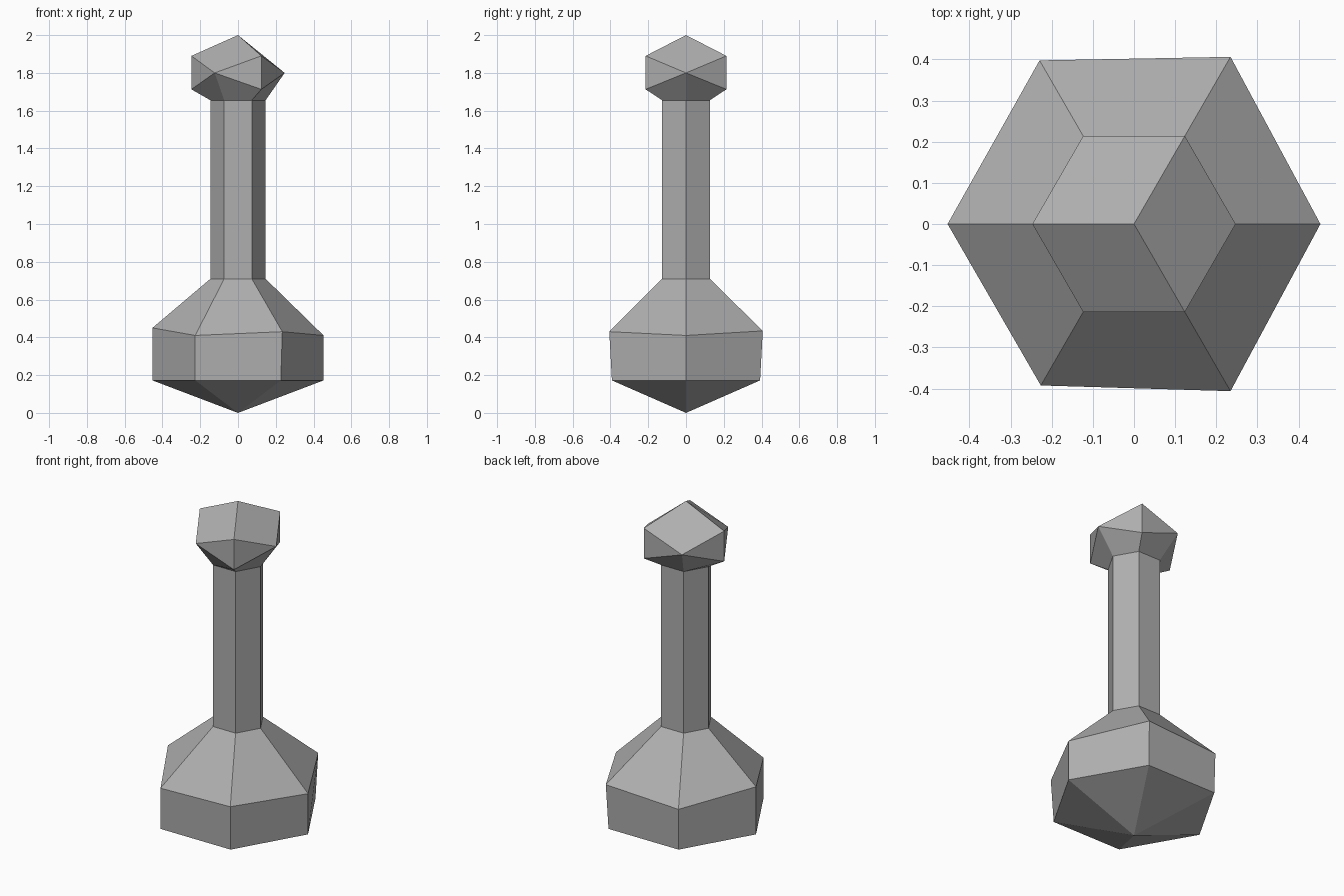
import bpy
import bmesh
from math import cos, sin, radians

if "Cube" in bpy.data.objects:
    bpy.data.objects.remove(bpy.data.objects["Cube"])

SIDES = 6
NECK_R, NECK_LOW, NECK_HIGH = 0.146, 0.71, 1.655

# Dark grey finish shared by all parts
grey = bpy.data.materials.new("dark_grey")
grey.diffuse_color = (0.43, 0.43, 0.43, 1)
grey.use_nodes = True
grey.node_tree.nodes["Principled BSDF"].inputs["Base Color"].default_value = grey.diffuse_color


def ring(bm, radii, heights):
    """Hexagonal ring, first corner on +x, with a radius and height per corner."""
    return [bm.verts.new((r * cos(radians(60 * i)), r * sin(radians(60 * i)), z))
            for i, (r, z) in enumerate(zip(radii, heights))]


def flat_ring(bm, r, z):
    return ring(bm, [r] * SIDES, [z] * SIDES)


def bridge(bm, low, high):
    """Join two rings; corners shared by both rings collapse to triangles."""
    for i in range(SIDES):
        j = (i + 1) % SIDES
        corners = dict.fromkeys((low[i], low[j], high[j], high[i]))
        bm.faces.new(list(corners))


def finish(bm, name):
    bmesh.ops.recalc_face_normals(bm, faces=bm.faces)
    mesh = bpy.data.meshes.new(name)
    bm.to_mesh(mesh)
    bm.free()
    mesh.materials.append(grey)
    obj = bpy.data.objects.new(name, mesh)
    bpy.context.collection.objects.link(obj)


# Heavy base: pointed underside, slightly uneven rim, sloped shoulder
bm = bmesh.new()
tip = bm.verts.new((0, 0, 0))
lower = flat_ring(bm, 0.453, 0.172)
upper = ring(bm, [0.453, 0.469, 0.459, 0.453, 0.453, 0.469],
             [0.410, 0.434, 0.410, 0.450, 0.410, 0.430])
bridge(bm, [tip] * SIDES, lower)
bridge(bm, lower, upper)
bridge(bm, upper, flat_ring(bm, NECK_R, NECK_LOW))
finish(bm, "base")

# Hexagonal shaft
bm = bmesh.new()
bridge(bm, flat_ring(bm, NECK_R, NECK_LOW), flat_ring(bm, NECK_R, NECK_HIGH))
finish(bm, "shaft")

# Knob: alternate corners pinch to one point, three kite faces on top
bm = bmesh.new()
upper = ring(bm, [0.247] * SIDES, [1.80, 1.89] * 3)
lower = list(upper)
for i in (1, 3, 5):
    x, y, _ = upper[i].co
    lower[i] = bm.verts.new((x, y, 1.713))
bridge(bm, flat_ring(bm, NECK_R, NECK_HIGH), lower)
bridge(bm, lower, upper)
apex = bm.verts.new((0, 0, 2.0))
for i in (0, 2, 4):
    bm.faces.new((apex, upper[i - 1], upper[i], upper[i + 1]))
finish(bm, "knob")
